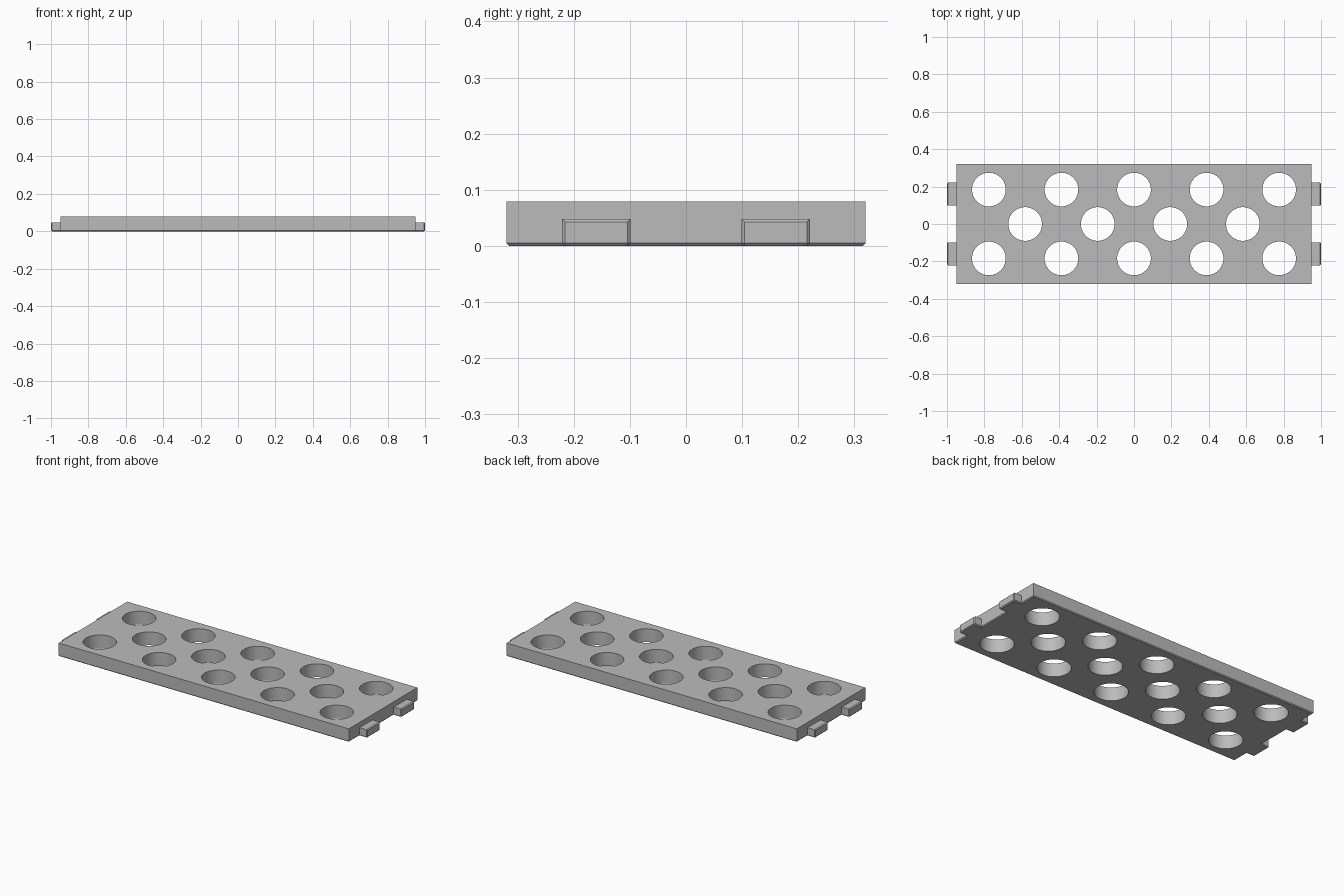
import bpy
import bmesh
from mathutils import Matrix, Vector

default = bpy.data.objects.get("Cube")
if default:
    bpy.data.objects.remove(default, do_unlink=True)

LENGTH, WIDTH, HEIGHT = 1.90, 0.64, 0.079
CHAMFER = 0.005
HOLE_RADIUS = 0.09
PITCH, ROW_Y = 0.388, 0.184

grey = bpy.data.materials.new("plain grey")
grey.use_nodes = True
colour = (0.5, 0.5, 0.5, 1)
grey.diffuse_color = colour
grey.node_tree.nodes["Principled BSDF"].inputs["Base Color"].default_value = colour


def finish(bm, name):
    mesh = bpy.data.meshes.new(name)
    bm.to_mesh(mesh)
    bm.free()
    mesh.materials.append(grey)
    obj = bpy.data.objects.new(name, mesh)
    bpy.context.collection.objects.link(obj)
    return obj


def chamfered_box(name, low, high, is_chamfered):
    """Box between two corners; chamfer edges of faces chosen by normal."""
    bm = bmesh.new()
    low, high = Vector(low), Vector(high)
    bmesh.ops.create_cube(bm, size=1, matrix=Matrix.Translation((low + high) / 2)
                          @ Matrix.Diagonal((*(high - low), 1)))
    bm.normal_update()
    edges = {e for f in bm.faces if is_chamfered(f.normal) for e in f.edges}
    bmesh.ops.bevel(bm, geom=list(edges), offset=CHAMFER, segments=1,
                    affect='EDGES')
    return finish(bm, name)


def combine(target, other, operation):
    mod = target.modifiers.new(operation.lower(), 'BOOLEAN')
    mod.object, mod.operation, mod.solver = other, operation, 'EXACT'
    bpy.context.view_layer.objects.active = target
    bpy.ops.object.modifier_apply(modifier=mod.name)
    bpy.data.objects.remove(other, do_unlink=True)


# Plate with a chamfered underside
plate = chamfered_box("perforated_plate", (-LENGTH / 2, -WIDTH / 2, 0),
                      (LENGTH / 2, WIDTH / 2, HEIGHT), lambda n: n.z < -0.5)

# Two connecting tabs at each end
for side in (-1, 1):
    for y in (-0.16, 0.16):
        xs = sorted((side * 0.92, side))
        tab = chamfered_box("end_tab", (xs[0], y - 0.061, 0), (xs[1], y + 0.061, 0.048),
                            lambda n: n.x * side > 0.5 or n.z < -0.5)
        combine(plate, tab, 'UNION')

# Staggered rows of round holes
centres = [((i - 2) * PITCH, y) for y in (-ROW_Y, ROW_Y) for i in range(5)]
centres += [((i - 1.5) * PITCH, 0) for i in range(4)]
bm = bmesh.new()
for x, y in centres:
    bmesh.ops.create_cone(bm, cap_ends=True, segments=64, radius1=HOLE_RADIUS,
                          radius2=HOLE_RADIUS, depth=0.4,
                          matrix=Matrix.Translation((x, y, 0)))
cutter = finish(bm, "hole_cutter")
cutter.hide_render = True
combine(plate, cutter, 'DIFFERENCE')

# Smooth hole walls, crisp edges
bpy.ops.object.select_all(action='DESELECT')
plate.select_set(True)
bpy.context.view_layer.objects.active = plate
bpy.ops.object.shade_smooth_by_angle(angle=0.5)
